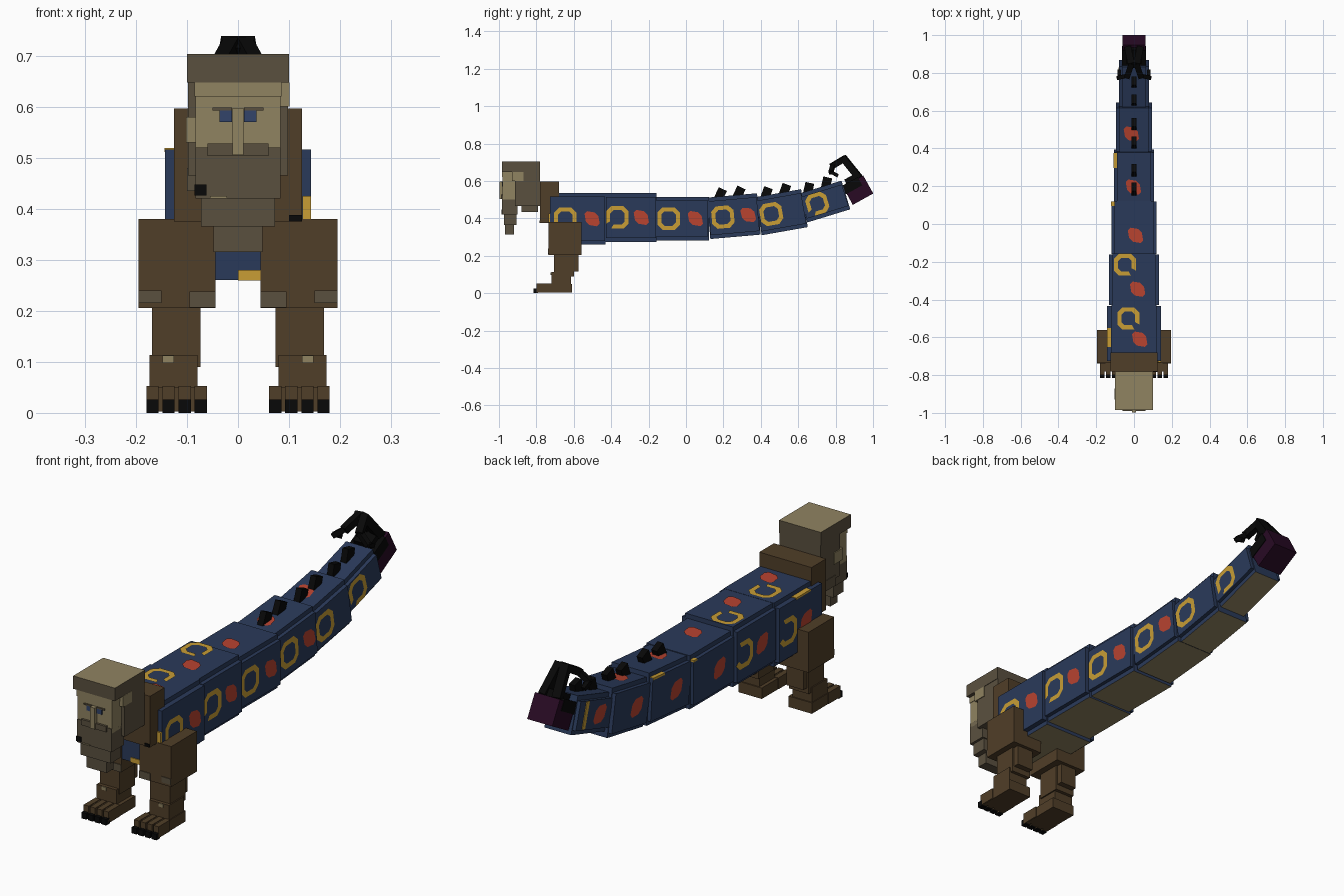
import bpy, bmesh
from math import cos, sin, pi, radians, copysign
from mathutils import Matrix, Vector

if "Cube" in bpy.data.objects:
    bpy.data.objects.remove(bpy.data.objects["Cube"], do_unlink=True)


def material(name, hex_code):
    def lin(c):
        return c / 12.92 if c <= 0.04045 else ((c + 0.055) / 1.055) ** 2.4
    col = [lin(int(hex_code[i:i + 2], 16) / 255) for i in (0, 2, 4)] + [1]
    m = bpy.data.materials.new(name)
    m.use_nodes = True
    m.diffuse_color = col
    m.node_tree.nodes["Principled BSDF"].inputs["Base Color"].default_value = col
    return m


TAN = material("tan_skin", "908361")
HAIR = material("grey_brown_hair", "5a503f")
FUR = material("brown_fur", "503e28")
NAVY = material("navy_shell", "2a3a5a")
GOLD = material("gold_marking", "c89d35")
RED = material("red_spot", "b84330")
BLACK = material("black_claw", "080808")
PURPLE = material("dark_purple", "280a24")
EYE = material("eye_blue", "32446a")


def finish(bm, name, mats):
    me = bpy.data.meshes.new(name)
    bm.to_mesh(me)
    bm.free()
    for m in mats:
        me.materials.append(m)
    ob = bpy.data.objects.new(name, me)
    bpy.context.scene.collection.objects.link(ob)


def box(name, x, y, z, mat, frame=Matrix(), accent=None, facing=None):
    """Box from (min, max) ranges; faces pointing along 'facing' take the accent."""
    bm = bmesh.new()
    bmesh.ops.create_cube(bm, size=1)
    for v in bm.verts:
        v.co = Vector([(r[0] + r[1]) / 2 + c * (r[1] - r[0]) for r, c in zip((x, y, z), v.co)])
    bm.normal_update()
    if accent:
        for f in bm.faces:
            f.material_index = int(f.normal.dot(Vector(facing)) > 0.5)
    bm.transform(frame)
    finish(bm, name, [mat, accent] if accent else [mat])


def pair(name, x, y, z, mat):
    """Same box on both sides of the body."""
    box(name + "_left", x, y, z, mat)
    box(name + "_right", (-x[1], -x[0]), y, z, mat)


def bar(name, p, q, t, mat):
    """Square bar between two points."""
    p, q = Vector(p), Vector(q)
    d = q - p
    frame = Matrix.Translation((p + q) / 2) @ d.to_track_quat('Z', 'X').to_matrix().to_4x4()
    h = d.length / 2 + t * 0.3
    box(name, (-t / 2, t / 2), (-t / 2, t / 2), (-h, h), mat, frame)


def marking(name, frame, axis, off, u, v, outer, inner, mat, arcs=range(8)):
    """Flat eight-sided slanted spot (inner = 0) or squarish ring on a shell face."""
    bm = bmesh.new()

    def pt(r, i):
        a = pi / 8 + i * pi / 4
        p, q = [r * copysign(1 if abs(c) > 0.7 else 0.55, c) for c in (cos(a), sin(a))]
        slant = 0 if inner else (p - q) * 0.2
        p, q = u + p + slant, v + q - slant
        return bm.verts.new((p, q, off) if axis == 'Z' else (off, p, q))
    if inner:
        for i in arcs:
            bm.faces.new([pt(outer, i), pt(outer, i + 1), pt(inner, i + 1), pt(inner, i)])
    else:
        bm.faces.new([pt(outer, i) for i in range(8)])
    bm.normal_update()
    k = 2 if axis == 'Z' else 0
    for f in bm.faces:
        if f.normal[k] * off < 0:
            f.normal_flip()
    bm.transform(frame)
    finish(bm, name, [mat])


# Shell segments: centre y, z, length, wide half, narrow half, half height, tilt,
# then positions along the segment of left ring, left spot and top spot
SEGMENTS = [
    (-.58, .398, .30, .143, .120, .138, 0, -.065, .078, -.03),
    (-.295, .405, .275, .132, .114, .130, 0, -.072, .056, -.05),
    (-.02, .399, .285, .120, .104, .116, 0, -.073, .07, -.04),
    (.255, .412, .27, .106, .090, .111, 5, -.058, .078, -.05),
    (.51, .433, .25, .095, .078, .103, 10, -.055, 0, -.015),
    (.74, .490, .24, .080, .064, .080, 17, -.04, 0, 0),
]
OPEN = {0: range(-1, 5), 1: range(-3, 4), 5: range(5, 12)}
frames = []
for n, (y, z, length, wide, narrow, h, tilt, ring_u, spot_u, top_u) in enumerate(SEGMENTS):
    F = Matrix.Translation((0, y, z)) @ Matrix.Rotation(radians(tilt), 4, 'X')
    frames.append(F)
    tag = f"_{n + 1}"
    e = length / 2
    box("shell_core" + tag, (-narrow, narrow), (-e, e), (-h, h), NAVY, F, TAN, (0, 0, -1))
    box("shell_sides" + tag, (-wide, wide), (-e + .004, e - .004), (-h + .02, h - .02), NAVY, F)
    ring = min(.06, h - .022)
    marking("ring_left" + tag, F, 'X', wide + .003, ring_u, 0, ring, ring - .021, GOLD, OPEN.get(n, range(8)))
    if n < 4:
        marking("spot_left" + tag, F, 'X', wide + .003, spot_u, 0, .031, 0, RED)
    marking("spot_right" + tag, F, 'X', -wide - .003, -.035, 0, .031, 0, RED)
    if n < 5:
        marking("spot_top" + tag, F, 'Z', h + .003, .03 - .011 * n, top_u, .031, 0, RED)
    if n < 2:
        marking("ring_right" + tag, F, 'X', -wide - .003, .088, 0, .058, .037, GOLD, range(1, 7))
        marking("ring_top" + tag, F, 'Z', h + .003, -.03 - .018 * n, .08, .058, .036, GOLD, range(-1, 6))

# Gold edge patches
box("gold_edge_front", (.126, .143), (-.734, -.72), (.38, .425), GOLD)
box("gold_edge_belly", (0, .044), (-.734, -.726), (.259, .28), GOLD)
box("gold_edge_shoulder", (-.144, -.121), (-.65, -.55), (.511, .519), GOLD)
box("gold_edge_middle", (-.121, -.104), (.115, .139), (.09, .098), GOLD, frames[2])
box("gold_edge_tail", (-.108, -.09), (.05, .13), (.084, .093), GOLD, frames[3])
box("gold_stripe_end", (-.083, -.079), (.055, .075), (-.055, .058), GOLD, frames[5])

# Back spikes, two on each rear segment
for n in (3, 4, 5):
    h = SEGMENTS[n][5]
    for k, y in enumerate((-.06, .04)):
        S = frames[n] @ Matrix.Translation((0, y, h + .012)) @ Matrix.Rotation(radians(-30), 4, 'X')
        box(f"back_spike_{n + 1}_{k + 1}", (-.014, .014), (-.024, .024), (-.03, .03), BLACK, S)

# Tail tip with paired hooked stingers
T = Matrix.Translation((0, .922, .552)) @ Matrix.Rotation(radians(29), 4, 'X')
box("tail_tip", (-.06, .06), (-.065, .06), (-.055, .055), PURPLE, T)
box("tail_tip_cap", (-.063, .063), (-.07, .03), (.012, .062), BLACK, T)
box("tail_tip_ridge", (-.04, .04), (-.04, .045), (.05, .085), BLACK, T)
HOOK = [(.03, .92, .625), (.014, .845, .718), (.034, .785, .682), (.08, .775, .648), (.078, .808, .63)]
for side, s in (("left", 1), ("right", -1)):
    for k in range(4):
        p, q = [(s * a, b, c) for a, b, c in HOOK[k:k + 2]]
        bar(f"stinger_{side}_{k + 1}", p, q, (.036, .030, .022, .018)[k], BLACK)

# Chest
box("chest", (-.125, .125), (-.78, -.68), (.375, .596), FUR)
box("chest_mark", (.1, .125), (-.784, -.776), (.375, .388), BLACK)

# Head
box("head_top", (-.1, .1), (-.985, -.78), (.647, .703), HAIR, Matrix(), TAN, (0, 0, 1))
box("head_back", (-.098, .098), (-.915, -.78), (.465, .647), HAIR)
box("face", (-.083, .083), (-.98, -.9), (.5, .647), TAN)
box("forehead", (-.085, .085), (-.983, -.9), (.62, .647), TAN)
box("nose", (-.011, .011), (-.997, -.975), (.505, .597), TAN)
pair("eye", (.012, .036), (-.984, -.979), (.57, .592), EYE)
pair("brow", (.012, .05), (-.986, -.979), (.592, .598), HAIR)
box("cheek", (-.102, -.083), (-.93, -.87), (.53, .58), TAN)
box("temple", (.083, .101), (-.93, -.87), (.6, .647), TAN)
box("moustache", (-.06, .06), (-.99, -.96), (.503, .528), HAIR)
box("beard_upper", (-.083, .083), (-.983, -.9), (.42, .52), HAIR)
box("beard_middle", (-.072, .072), (-.974, -.905), (.365, .425), HAIR)
box("beard_lower", (-.048, .048), (-.968, -.92), (.315, .37), HAIR)
box("beard_mark", (-.085, -.062), (-.986, -.979), (.426, .447), BLACK)
box("beard_seam", (-.055, -.022), (-.986, -.979), (.42, .425), TAN)
box("hair_lock", (-.1, -.08), (-.88, -.79), (.435, .48), HAIR)

# Front legs
pair("upper_leg", (.044, .195), (-.736, -.56), (.205, .38), FUR)
pair("inner_tuft", (.044, .095), (-.739, -.734), (.206, .238), HAIR)
pair("outer_tuft", (.15, .195), (-.739, -.734), (.215, .24), HAIR)
pair("middle_leg", (.073, .168), (-.705, -.6), (.09, .21), FUR)
pair("heel", (.08, .16), (-.61, -.575), (.115, .205), FUR)
pair("shin", (.079, .173), (-.72, -.615), (.045, .113), FUR)
pair("knee_patch", (.125, .148), (-.724, -.716), (.098, .112), TAN)
pair("foot", (.064, .176), (-.78, -.61), (.003, .05), FUR)
for k in range(4):
    x = .061 + k * .0315
    pair(f"toe_{k + 1}", (x, x + .024), (-.8, -.72), (.004, .053), FUR)
    pair(f"claw_{k + 1}", (x, x + .024), (-.815, -.79), (0, .026), BLACK)
